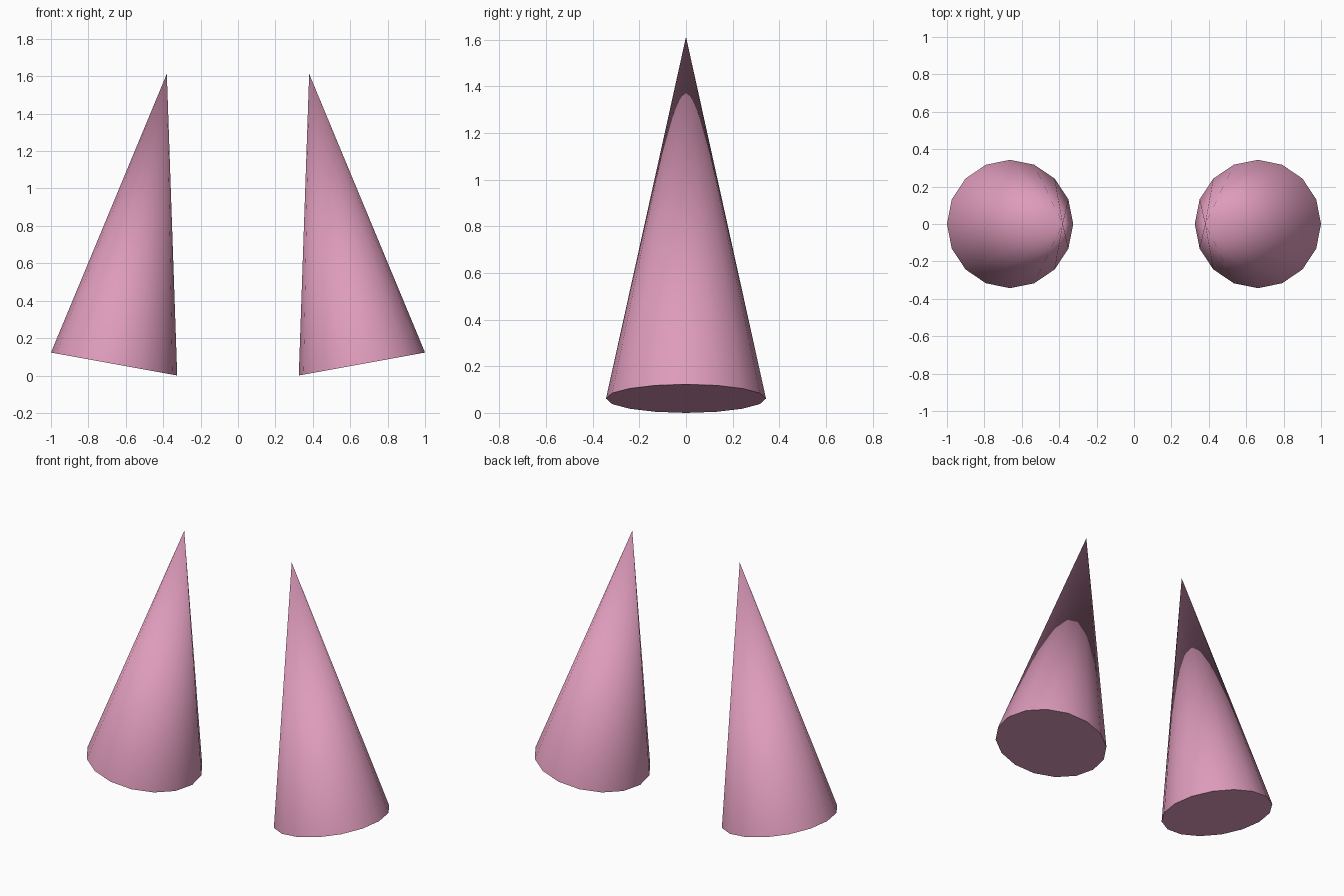
import bpy
import math

if "Cube" in bpy.data.objects:
    bpy.data.objects.remove(bpy.data.objects["Cube"])

pink = bpy.data.materials.new("pink")
pink.diffuse_color = (0.73, 0.33, 0.50, 1.0)
pink.use_nodes = True
pink.node_tree.nodes["Principled BSDF"].inputs["Base Color"].default_value = pink.diffuse_color

RADIUS = 0.343
LENGTH = 1.577
TILT = math.radians(10.3)
BASE_X = 0.6625
BASE_Z = RADIUS * math.sin(TILT)


def cone(name, side):
    """Cone leaning toward the middle; its base rim touches the ground."""
    x = side * (BASE_X - math.sin(TILT) * LENGTH / 2)
    z = BASE_Z + math.cos(TILT) * LENGTH / 2
    bpy.ops.mesh.primitive_cone_add(
        vertices=16, radius1=RADIUS, radius2=0, depth=LENGTH,
        location=(x, 0, z), rotation=(0, -side * TILT, 0))
    obj = bpy.context.object
    obj.name = name
    obj.data.materials.append(pink)
    # Smooth sides, crisp base rim
    bpy.ops.object.shade_smooth_by_angle(angle=math.radians(40))


cone("left_cone", -1)
cone("right_cone", 1)
